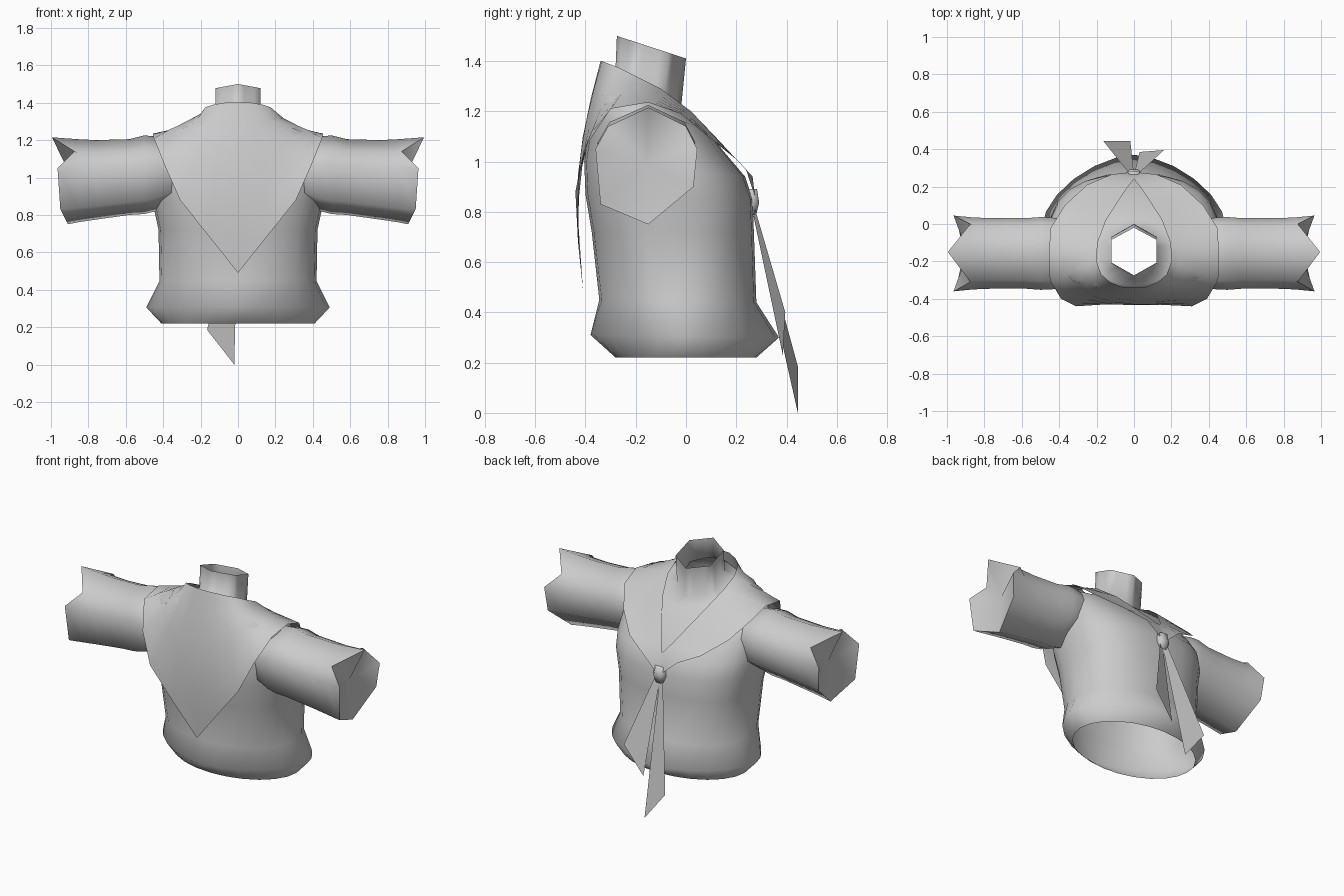
import bpy, math
from mathutils import Vector
from mathutils.bvhtree import BVHTree

if "Cube" in bpy.data.objects:
    bpy.data.objects.remove(bpy.data.objects["Cube"])

cloth = bpy.data.materials.new("light_grey_cloth")
cloth.diffuse_color = (0.6, 0.6, 0.6, 1)
cloth.use_nodes = True
cloth.node_tree.nodes["Principled BSDF"].inputs["Base Color"].default_value = cloth.diffuse_color


def make(name, verts, faces, angle=60):
    me = bpy.data.meshes.new(name)
    me.from_pydata([tuple(v) for v in verts], [], faces)
    me.materials.append(cloth)
    ob = bpy.data.objects.new(name, me)
    bpy.context.collection.objects.link(ob)
    bpy.ops.object.select_all(action='DESELECT')
    ob.select_set(True)
    bpy.context.view_layer.objects.active = ob
    bpy.ops.object.shade_smooth_by_angle(angle=math.radians(angle))
    return ob


def loft(rings, flip=False):
    n = len(rings[0])
    verts = [v for r in rings for v in r]
    faces = []
    for i in range(len(rings) - 1):
        for j in range(n):
            k = (j + 1) % n
            f = (i * n + j, i * n + k, (i + 1) * n + k, (i + 1) * n + j)
            faces.append(f[::-1] if flip else f)
    return verts, faces


# Torso and neck: tilted rings (z back, z front, y back, y front, half width, roundness; 0 = hexagon)
SECTIONS = [
    (.22, .22, -.28, .28, .41, 2.0), (.31, .30, -.38, .37, .49, 1.65),
    (.45, .44, -.345, .28, .42, 2.2), (.72, .72, -.375, .27, .425, 2.5),
    (.87, .85, -.40, .265, .455, 2.5), (1.0, .94, -.405, .235, .46, 2.5),
    (1.17, 1.04, -.38, .15, .46, 2.4), (1.27, 1.13, -.36, .08, .435, 2.3),
    (1.35, 1.17, -.33, .03, .22, 2), (1.38, 1.21, -.28, -.02, .14, 0),
    (1.50, 1.41, -.275, 0, .14, 0)]
N = 24


def torso_ring(zb, zf, yb, yf, w, e):
    ring = []
    for j in range(N):
        a = 2 * math.pi * j / N
        c, s = math.cos(a), math.sin(a)
        if e:
            c = math.copysign(abs(c) ** (2 / e), c)
            s = math.copysign(abs(s) ** (2 / e), s)
        else:
            sixth = math.pi / 3
            r = math.cos(sixth / 2) / math.cos((a - math.pi / 2 + 1e-6) % sixth - sixth / 2)
            c, s = c * r, s * r
        t = .5 + .5 * s
        ring.append(Vector((c * w, yb + (yf - yb) * t, zb + (zf - zb) * t)))
    return ring


tv, tf = loft([torso_ring(*s) for s in SECTIONS])
make("shirt_torso", tv, tf, 110)
body = BVHTree.FromPolygons(tv, tf)

# Sleeves: octagonal tubes with a notched, flared cuff and a sunken end
CUFF = [(.995, -.15, 1.215), (.875, 0, 1.14), (.965, .045, 1.05), (.95, .03, .90),
        (.91, -.15, .75), (.95, -.34, .83), (.965, -.36, 1.05), (.875, -.31, 1.14)]


def sleeve(side):
    rings = []
    for x, sc, top, low in [(.34, .85, 1.19, .87), (.44, .95, 1.22, .82), (.50, .96, 1.225, .805),
                            (.58, .93, 1.205, .80), (.76, .93, 1.20, .775), (.86, .95, 1.205, .76)]:
        rings.append([(side * x, -.155 + (y + .155) * sc,
                       low + (z - .75) / .465 * (top - low)) for _, y, z in CUFF])
    rings.append([(side * x, y, z) for x, y, z in CUFF])
    verts, faces = loft(rings, side > 0)
    o = len(verts) - 8
    verts.append((side * .89, -.155, 1.0))
    for j in range(8):
        f = (o + j, o + (j + 1) % 8, o + 8)
        faces.append(f[::-1] if side > 0 else f)
    make("sleeve_" + ("right" if side > 0 else "left"), verts, faces, 85)


for s in (1, -1):
    sleeve(s)

# Sailor scarf: inner neckline edge and outer edge, draped over the torso
INNER = [(0, -.34, 1.40), (.07, -.335, 1.40), (.13, -.31, 1.39), (.175, -.27, 1.375),
         (.20, -.20, 1.34), (.195, -.10, 1.29), (.15, .02, 1.20), (.09, .11, 1.10),
         (.04, .19, 1.02), (0, .24, .965), (0, .27, .87)]
OUTER = [(0, -.41, .49), (.155, -.43, .685), (.31, -.44, .88), (.39, -.40, 1.06),
         (.45, -.30, 1.21), (.455, -.15, 1.235), (.445, -.02, 1.19), (.37, .10, 1.09),
         (.25, .21, 1.0), (.12, .265, .94), (.03, .275, .86)]
BOW = [.055, .035, .01]
ROWS = 6


def drape(p):
    co, no, _, _ = body.find_nearest(p)
    d = (p - co).dot(no)
    return p + no * (.012 - d) if d < .012 else p


def scarf(side):
    verts, faces = [], []
    for i, (a, b) in enumerate(zip(INNER, OUTER)):
        for r in range(ROWS + 1):
            t = r / ROWS
            p = Vector(a).lerp(Vector(b), t)
            if i < len(BOW):
                p.y -= BOW[i] * math.sin(math.pi * t)
            p = drape(p)
            if i == 0:
                p.x = 0
            verts.append((side * p.x, p.y, p.z))
    w = ROWS + 1
    for i in range(len(INNER) - 1):
        for r in range(ROWS):
            f = (i * w + r, i * w + r + 1, (i + 1) * w + r + 1, (i + 1) * w + r)
            faces.append(f if side > 0 else f[::-1])
    return verts, faces


rv, rf = scarf(1)
lv, lf = scarf(-1)
scarf_ob = make("sailor_scarf", rv + lv, rf + [tuple(k + len(rv) for k in f) for f in lf], 120)
weld = scarf_ob.modifiers.new("centre_weld", 'WELD')
weld.merge_threshold = .001

# Knot
kv, kf = loft([[(r * math.cos(k * math.pi / 3), .26 + .75 * r * math.sin(k * math.pi / 3), z)
                for k in range(6)] for r, z in ((.03, .79), (.048, .835), (.035, .89))])
make("scarf_knot", kv, kf + [tuple(range(5, -1, -1)), tuple(range(12, 18))], 95)

# Hanging scarf tails
for name, s, outer, inner in (("long_tail", -1, (-.165, .445, .185), (-.02, .445, .0)),
                              ("short_tail", 1, (.16, .395, .40), (.03, .385, .23))):
    make(name, [(s * .03, .275, .81), outer, inner, (0, .265, .80)],
         [(0, 1, 2, 3) if s > 0 else (3, 2, 1, 0)])
